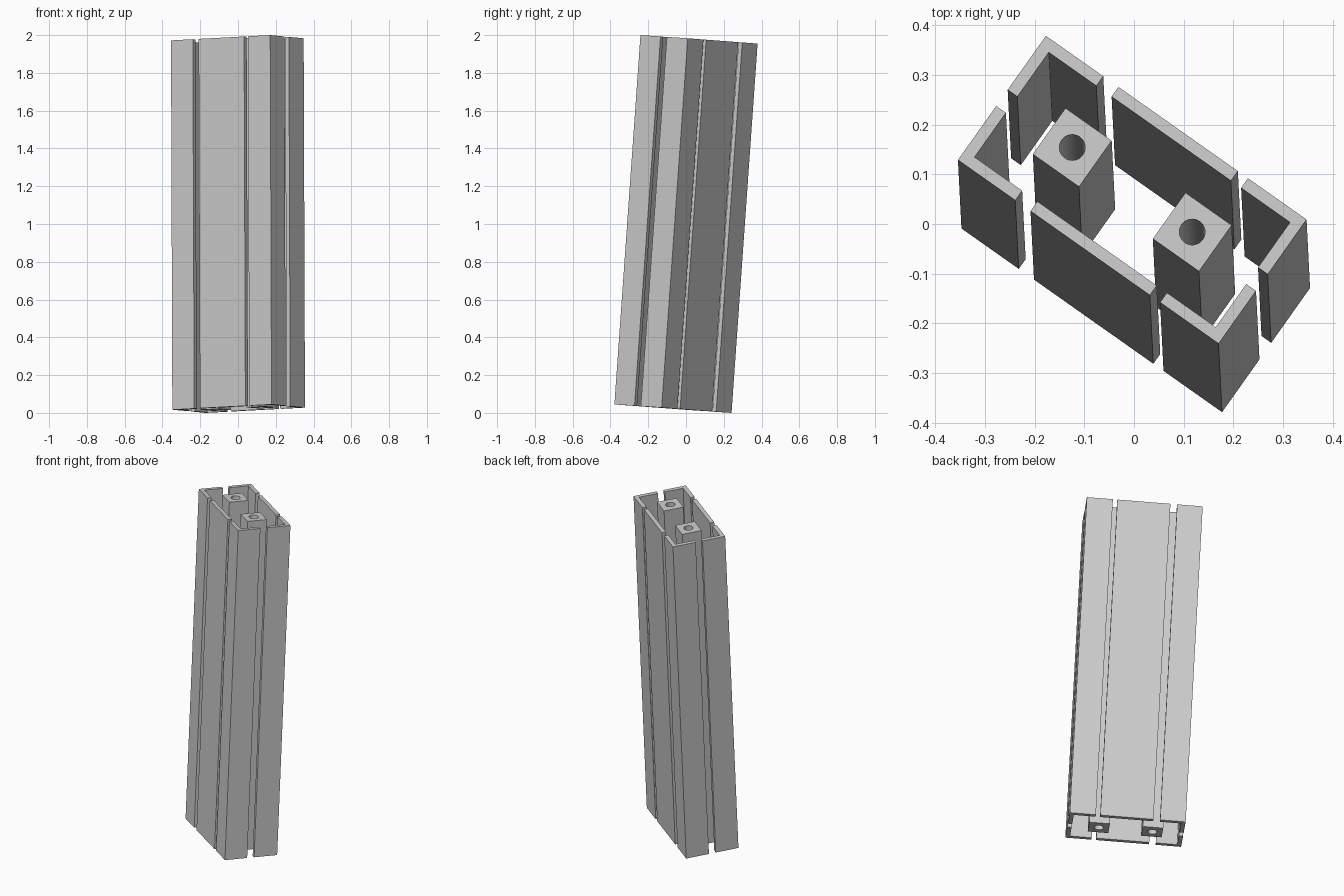
import bpy, bmesh, math
from mathutils import Matrix, Vector

if "Cube" in bpy.data.objects:
    bpy.data.objects.remove(bpy.data.objects["Cube"], do_unlink=True)

# Overall size: long side, short side, length, wall thickness
WIDTH, DEPTH, LENGTH, WALL = 0.643, 0.307, 1.96, 0.024
HX, HY, HZ = WIDTH / 2, DEPTH / 2, LENGTH / 2

# Leaning frame: the bar's own axes in world space
up = Vector((-0.007, 0.138, 1.955)).normalized()
along = Vector((0.525, -0.37, 0.028))
along = (along - up * along.dot(up)).normalized()
across = up.cross(along)
lean = Matrix((along, across, up)).transposed().to_4x4()
lean.translation = (0, 0, 1)

aluminium = bpy.data.materials.new("light_grey_metal")
grey = (0.6, 0.6, 0.6, 1)
aluminium.diffuse_color = grey
aluminium.use_nodes = True
aluminium.node_tree.nodes["Principled BSDF"].inputs["Base Color"].default_value = grey


def finish(name, bm):
    bmesh.ops.recalc_face_normals(bm, faces=bm.faces)
    mesh = bpy.data.meshes.new(name)
    bm.to_mesh(mesh)
    bm.free()
    mesh.materials.append(aluminium)
    obj = bpy.data.objects.new(name, mesh)
    bpy.context.collection.objects.link(obj)
    obj.matrix_world = lean
    return obj


def prism(name, outline):
    """Extrude a flat outline over the full length of the bar."""
    bm = bmesh.new()
    face = bm.faces.new([bm.verts.new((x, y, -HZ)) for x, y in outline])
    extruded = bmesh.ops.extrude_face_region(bm, geom=[face])["geom"]
    verts = [g for g in extruded if isinstance(g, bmesh.types.BMVert)]
    bmesh.ops.translate(bm, verts=verts, vec=(0, 0, LENGTH))
    return finish(name, bm)


def corner(name, sx, sy, arm_x, arm_y):
    """L-shaped wall; the arms end at arm_x and arm_y."""
    x, y = sx * HX, sy * HY
    xi, yi = x - sx * WALL, y - sy * WALL
    prism(name, [(x, y), (arm_x, y), (arm_x, yi), (xi, yi), (xi, arm_y), (x, arm_y)])


def core(name, cx, half=0.057, radius=0.026, steps=32):
    """Square bar with a round bore right through it."""
    bm = bmesh.new()
    columns = []
    for i in range(steps):
        a = math.tau * i / steps
        c, s = math.cos(a), math.sin(a)
        k = half / max(abs(c), abs(s))
        ring = [(k, -HZ), (k, HZ), (radius, HZ), (radius, -HZ)]
        columns.append([bm.verts.new((cx + r * c, r * s, z)) for r, z in ring])
    for i, col in enumerate(columns):
        nxt = columns[(i + 1) % steps]
        for j in range(4):
            k = (j + 1) % 4
            bm.faces.new((col[j], nxt[j], nxt[k], col[k]))
    obj = finish(name, bm)
    bpy.ops.object.select_all(action="DESELECT")
    obj.select_set(True)
    bpy.context.view_layer.objects.active = obj
    bpy.ops.object.shade_smooth_by_angle(angle=math.radians(30))


# Slot edges along the long sides
LEFT_END, PLATE_START, PLATE_END, RIGHT_START = -0.180, -0.1425, 0.152, 0.177

# Four corner walls
corner("front_right_corner", -1, -1, LEFT_END, -0.02)
corner("back_right_corner", -1, 1, LEFT_END, 0.02)
corner("front_left_corner", 1, -1, RIGHT_START, -0.023)
corner("back_left_corner", 1, 1, RIGHT_START, 0.018)

# Flat plates between the slots
for name, side in (("front_plate", -1), ("back_plate", 1)):
    y, yi = side * HY, side * (HY - WALL)
    prism(name, [(PLATE_START, y), (PLATE_END, y), (PLATE_END, yi), (PLATE_START, yi)])

# Bored inner bars
core("right_core", -0.148)
core("left_core", 0.148)
